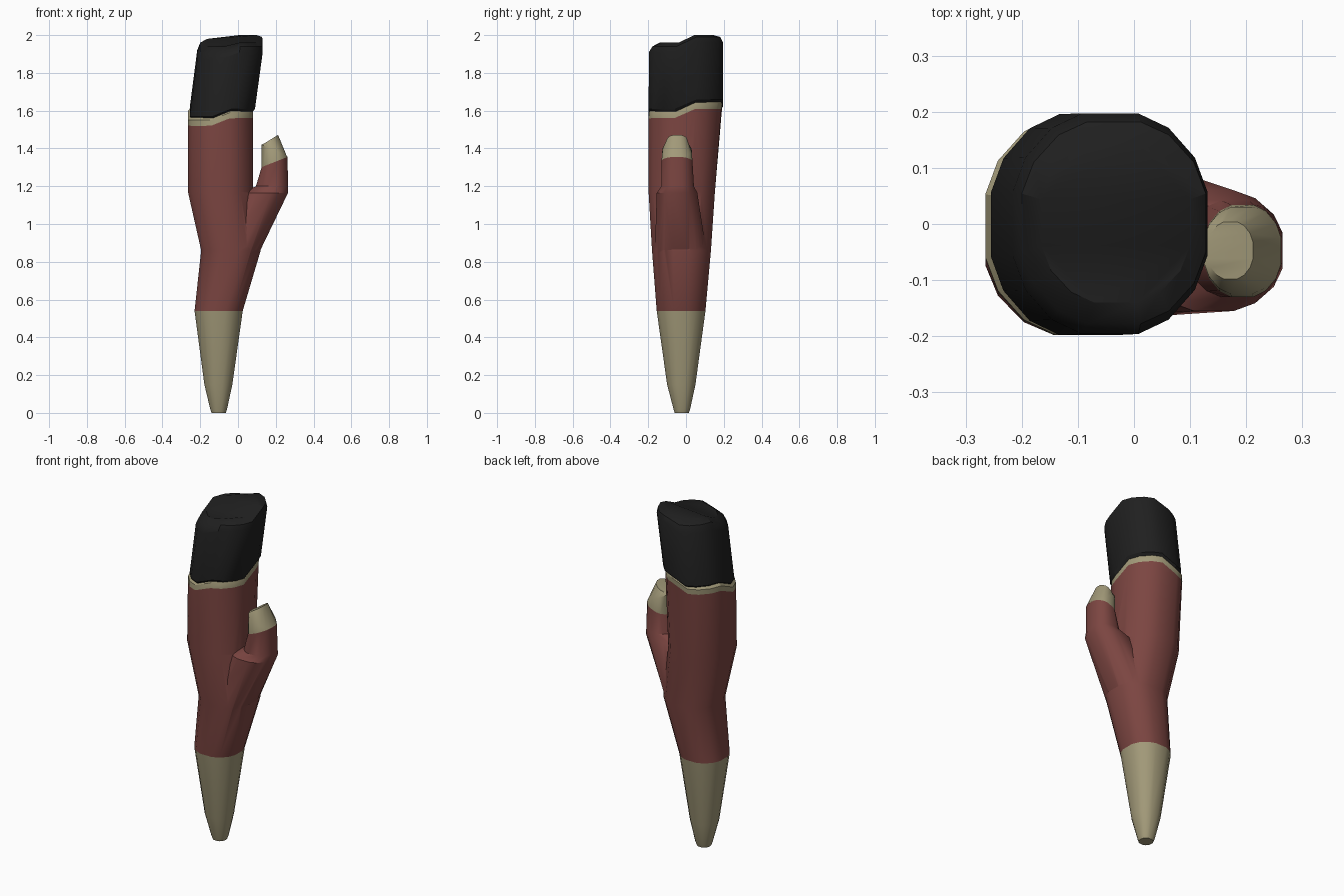
import bpy, bmesh

if "Cube" in bpy.data.objects:
    bpy.data.objects.remove(bpy.data.objects["Cube"])

# One quadrant of the rounded-octagon section, mirrored into 16 sides
QUAD = [(1, .29), (.87, .6), (.6, .87), (.29, 1)]
SECTION = (QUAD + [(-x, y) for x, y in reversed(QUAD)]
           + [(-x, -y) for x, y in QUAD] + [(x, -y) for x, y in reversed(QUAD)])


def material(name, color):
    m = bpy.data.materials.new(name)
    m.diffuse_color = (*color, 1)
    m.use_nodes = True
    m.node_tree.nodes["Principled BSDF"].inputs["Base Color"].default_value = m.diffuse_color
    return m


RED = material("red_skin", (.2, .06, .053))
CREAM = material("cream_wood", (.36, .32, .19))
BLACK = material("black_end", (.014, .014, .014))


def clamp(v, k):
    return max(-1, min(1, v * k))


def loft(name, rings, mat, step=3.4):
    """Rings are (z, x0, x1, y0, y1, tilt_x, tilt_y); step shapes the tilt."""
    bm = bmesh.new()
    loops = []
    for z, x0, x1, y0, y1, tx, ty in rings:
        loops.append([bm.verts.new(((x0 + x1) / 2 + (x1 - x0) / 2 * c,
                                    (y0 + y1) / 2 + (y1 - y0) / 2 * s,
                                    z + tx * clamp(c, step) + ty * clamp(s, step)))
                      for c, s in SECTION])
    n = len(SECTION)
    for a, b in zip(loops, loops[1:]):
        for i in range(n):
            j = (i + 1) % n
            bm.faces.new((a[i], a[j], b[j], b[i]))
    caps = [bm.faces.new(loops[0][::-1]), bm.faces.new(loops[-1])]
    bmesh.ops.triangulate(bm, faces=caps)
    bmesh.ops.recalc_face_normals(bm, faces=bm.faces)
    me = bpy.data.meshes.new(name)
    bm.to_mesh(me)
    bm.free()
    me.materials.append(mat)
    ob = bpy.data.objects.new(name, me)
    bpy.context.collection.objects.link(ob)
    return ob


# Tapered pale lower point
tip = loft("lower_tip", [
    (0, -.14, -.065, -.06, .015, 0, 0),
    (.02, -.147, -.058, -.066, .022, 0, 0),
    (.15, -.178, -.03, -.1, .05, 0, 0),
    (.54, -.23, .025, -.155, .103, 0, 0)], CREAM)

# Red stem
stem = loft("stem", [
    (.54, -.23, .025, -.155, .103, 0, 0),
    (.86, -.195, .12, -.18, .132, 0, 0),
    (1.17, -.265, .08, -.198, .153, 0, 0),
    (1.565, -.265, .08, -.198, .187, .02, .025)], RED)

# Red side branch, joined into the stem
branch = loft("side_branch", [
    (.84, -.12, .108, -.165, .11, 0, 0),
    (1.165, .02, .265, -.155, .06, 0, 0),
    (1.2, .095, .265, -.13, .042, 0, 0),
    (1.328, .125, .262, -.13, .034, .027, 0)], RED, 1)
mod = stem.modifiers.new("join", 'BOOLEAN')
mod.operation, mod.solver, mod.object = 'UNION', 'EXACT', branch
bpy.context.view_layer.objects.active = stem
bpy.ops.object.modifier_apply(modifier=mod.name)
bpy.data.objects.remove(branch)

# Pale branch end with a slanted tip
branch_tip = loft("branch_tip", [
    (1.328, .125, .262, -.13, .034, .027, 0),
    (1.39, .125, .258, -.125, .03, -.03, 0),
    (1.447, .132, .212, -.098, .004, .025, 0)], CREAM, 1)

# Pale stepped collar under the black end
collar = loft("collar", [
    (1.565, -.265, .08, -.198, .187, .02, .025),
    (1.595, -.265, .08, -.196, .19, .02, .025),
    (1.612, -.25, .075, -.185, .18, .02, .025)], CREAM)

# Leaning black end with an uneven rounded top
black_end = loft("black_end", [
    (1.598, -.245, .078, -.185, .18, .02, .025),
    (1.615, -.255, .09, -.198, .196, .02, .025),
    (1.915, -.216, .131, -.196, .197, .02, .025),
    (1.95, -.2, .128, -.178, .182, .015, .025),
    (1.97, -.165, .1, -.14, .145, .01, .02)], BLACK)

# Smooth shading with crisp edges
bpy.ops.object.select_all(action='DESELECT')
for ob in (tip, stem, branch_tip, collar, black_end):
    ob.select_set(True)
bpy.context.view_layer.objects.active = stem
bpy.ops.object.shade_smooth_by_angle(angle=.52)
